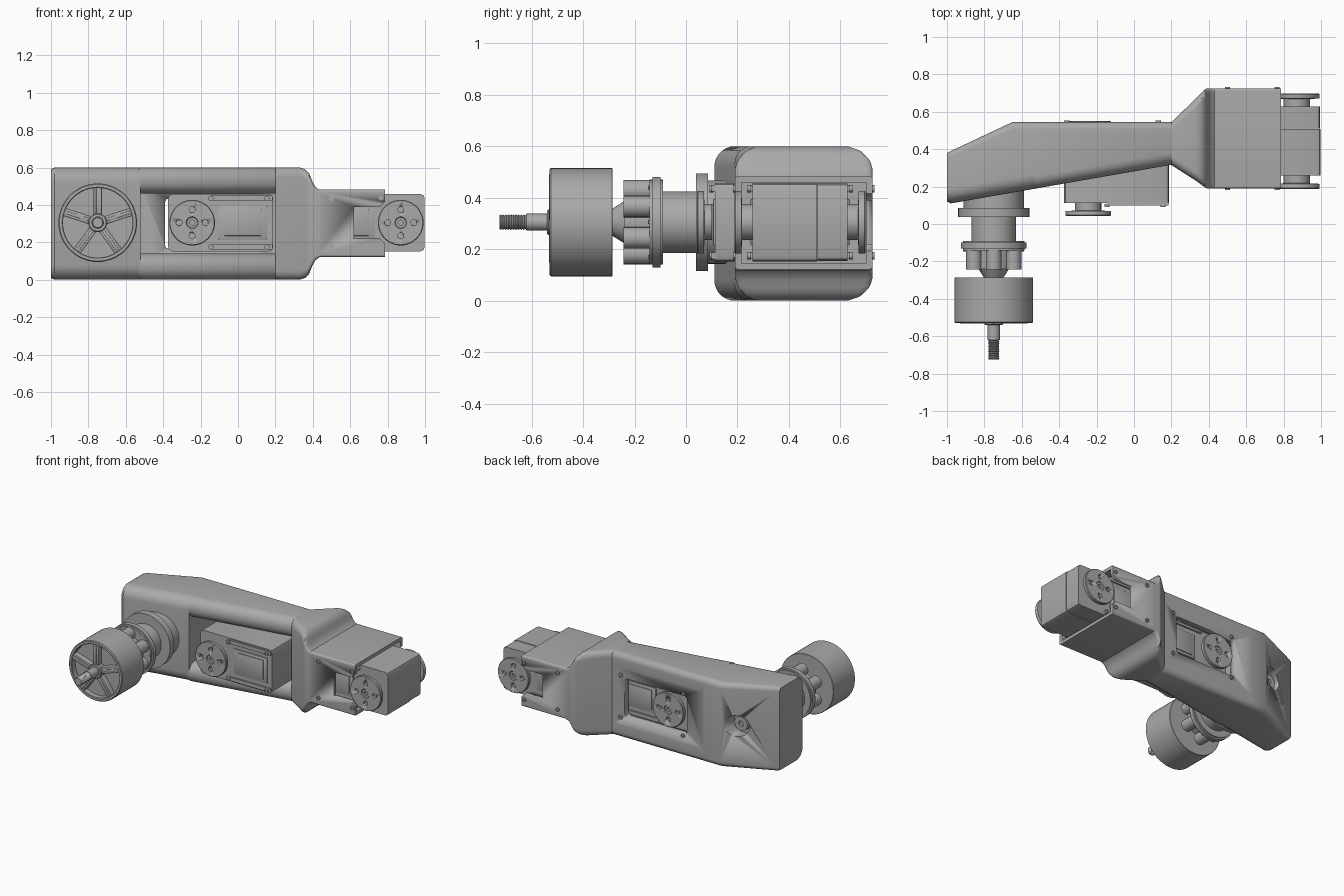
import bpy, bmesh
from math import pi, cos, sin, radians
from mathutils import Matrix

if "Cube" in bpy.data.objects:
    bpy.data.objects.remove(bpy.data.objects["Cube"], do_unlink=True)

grey = bpy.data.materials.new("plain grey")
grey.use_nodes = True
COLOUR = (0.40, 0.40, 0.40, 1)
grey.diffuse_color = COLOUR
grey.node_tree.nodes["Principled BSDF"].inputs["Base Color"].default_value = COLOUR
AXIS = 0.305  # shared height of every rotating axis


def smooth(ob):
    bpy.ops.object.select_all(action="DESELECT")
    ob.select_set(True)
    bpy.context.view_layer.objects.active = ob
    bpy.ops.object.shade_smooth_by_angle(angle=radians(30))


def finish(name, bm):
    bmesh.ops.recalc_face_normals(bm, faces=bm.faces[:])
    me = bpy.data.meshes.new(name)
    bm.to_mesh(me)
    bm.free()
    me.materials.append(grey)
    ob = bpy.data.objects.new(name, me)
    bpy.context.collection.objects.link(ob)
    smooth(ob)
    return ob


def box(name, x, y, z, bevel=0.0, only_y=False):
    """Box from three (low, high) spans; only_y rounds just the edges along y."""
    bm = bmesh.new()
    size = [s[1] - s[0] for s in (x, y, z)]
    mid = [(s[1] + s[0]) / 2 for s in (x, y, z)]
    bmesh.ops.create_cube(bm, size=1, matrix=Matrix.Translation(mid) @ Matrix.Diagonal((*size, 1)))
    if bevel:
        edges = [e for e in bm.edges
                 if not only_y or abs(e.verts[0].co.y - e.verts[1].co.y) > 1e-4]
        bmesh.ops.bevel(bm, geom=edges, offset=bevel, segments=2, profile=0.5, affect="EDGES")
    return finish(name, bm)


def lathe(name, x, profile, z=AXIS, steps=48):
    """Turn (radius, y) points about an axis parallel to y."""
    bm = bmesh.new()
    vs = [bm.verts.new((x + r, y, z)) for r, y in profile]
    es = [bm.edges.new(p) for p in zip(vs, vs[1:])]
    bmesh.ops.spin(bm, geom=vs + es, cent=(x, 0, z), axis=(0, 1, 0),
                   angle=2 * pi, steps=steps, use_duplicate=False)
    bmesh.ops.remove_doubles(bm, verts=bm.verts[:], dist=1e-5)
    return finish(name, bm)


def disc(name, x, y0, y1, r, z=AXIS, steps=48):
    return lathe(name, x, [(0, y0), (r, y0), (r, y1), (0, y1)], z, steps)


def loft(name, sections):
    """Skin rounded rectangles: (x, y0, y1, z0, z1, front radius, back radius)."""
    bm = bmesh.new()
    rings = []
    for x, y0, y1, z0, z1, rf, rb in sections:
        ring = []
        corners = ((y1 - rb, z1 - rb, rb), (y0 + rf, z1 - rf, rf),
                   (y0 + rf, z0 + rf, rf), (y1 - rb, z0 + rb, rb))
        for q, (cy, cz, r) in enumerate(corners):
            for k in range(8):
                a = (q + k / 7) * pi / 2
                ring.append(bm.verts.new((x, cy + r * cos(a), cz + r * sin(a))))
        rings.append(ring)
    for a, b in zip(rings, rings[1:]):
        for i in range(len(a)):
            j = (i + 1) % len(a)
            bm.faces.new((a[i], a[j], b[j], b[i]))
    bm.faces.new(rings[0])
    bm.faces.new(rings[-1])
    return finish(name, bm)


def cut(ob, cutter):
    mod = ob.modifiers.new("cut", "BOOLEAN")
    mod.operation, mod.solver, mod.object = "DIFFERENCE", "EXACT", cutter
    bpy.ops.object.select_all(action="DESELECT")
    ob.select_set(True)
    bpy.context.view_layer.objects.active = ob
    while ob.modifiers[0] != mod:
        bpy.ops.object.modifier_move_up(modifier=mod.name)
    bpy.ops.object.modifier_apply(modifier=mod.name)
    bpy.data.objects.remove(cutter, do_unlink=True)


def screws(name, xs, y, zs=(0.175, 0.435)):
    for x in xs:
        for z in zs:
            lathe(name, x, [(0, y - 0.004), (0.007, y - 0.004), (0.007, y - 0.008),
                            (0.014, y - 0.008), (0.014, y + 0.008), (0.007, y + 0.008),
                            (0.007, y + 0.004), (0, y + 0.004)], z, 16)


def front(x):
    return 0.11 + 0.175 * (x + 0.98)


# Arm: solid end block, two rails, thin back wall
end_block = loft("arm_end_block", [
    (-1, 0.12, 0.38, 0.01, 0.59, 0.07, 0.02), (-0.98, front(-0.98), 0.39, 0, 0.6, 0.08, 0.03),
    (-0.65, front(-0.65), 0.545, 0, 0.6, 0.08, 0.04), (-0.52, front(-0.52), 0.545, 0, 0.6, 0.08, 0.04)])
cut(end_block, disc("cutter", -0.75, 0.42, 0.7, 0.075))
lathe("axle_boss", -0.75, [(0, 0.435), (0.02, 0.435), (0.02, 0.455), (0.05, 0.455), (0.05, 0.4)])
for z0, z1, label in ((0, 0.14, "lower"), (0.46, 0.6, "upper")):
    loft(label + "_rail", [(x, front(x), 0.545, z0, z1, 0.066, 0.04) for x in (-0.53, 0.2)]
         + [(0.235, front(0.235) + 0.02, 0.545, z0 + 0.02, z1 - 0.02, 0.045, 0.03)])
back_wall = box("arm_back_wall", (-0.53, 0.21), (0.5, 0.545), (0.08, 0.52))
cut(back_wall, box("cutter", (-0.39, 0.1), (0.4, 0.7), (0.165, 0.435), 0.02, True))
screws("back_screw", (-0.36, 0.13), 0.545, (0.15, 0.45))

# Flared collar narrowing in height towards the bracket
loft("flared_collar", [
    (0.2, 0.315, 0.545, 0, 0.6, 0.05, 0.04), (0.33, 0.232, 0.67, 0, 0.6, 0.05, 0.05),
    (0.36, 0.21, 0.7, 0.01, 0.59, 0.05, 0.05), (0.38, 0.195, 0.72, 0.03, 0.57, 0.05, 0.05),
    (0.39, 0.19, 0.725, 0.055, 0.545, 0.04, 0.04), (0.4, 0.19, 0.725, 0.08, 0.52, 0.03, 0.03),
    (0.415, 0.19, 0.725, 0.105, 0.495, 0.02, 0.02), (0.435, 0.19, 0.725, 0.12, 0.48, 0.012, 0.012)])

# Open sleeve bracket with slots for the output discs
bracket = loft("sleeve_bracket", [(x, 0.19, 0.725, 0.122, 0.483, 0.012, 0.012) for x in (0.42, 0.785)])
cut(bracket, box("cutter", (0.445, 0.9), (0.215, 0.7), (0.145, 0.46)))
cut(bracket, box("cutter", (0.62, 0.9), (0, 1), (0.22, 0.39)))
cut(bracket, disc("cutter", 0.87, 0, 1, 0.14))
for y in (0.19, 0.725):
    screws("bracket_screw", (0.5, 0.765), y)


def servo(label, ax, yc, d):
    """Actuator with axis at ax, body reaching from ax - 0.13d to ax + 0.43d."""
    def span(a, b):
        return tuple(sorted((ax + a * d, ax + b * d)))
    box(label + "_servo_case", span(-0.128, 0.432), (yc - 0.185, yc + 0.066), (0.152, 0.458), 0.022, True)
    box(label + "_servo_cover", span(-0.125, 0.43), (yc + 0.068, yc + 0.185), (0.155, 0.455), 0.022, True)
    for s in (-1, 1):
        def depth(a, b):
            return tuple(sorted((yc + s * a, yc + s * b)))
        # Raised rim, label panel and corner screws
        for z in (0.162, 0.424):
            box(label + "_servo_rim", span(0.1, 0.43), depth(0.18, 0.197), (z, z + 0.026))
        box(label + "_servo_panel", span(0.14, 0.4), depth(0.18, 0.192), (0.215, 0.395), 0.004)
        box(label + "_servo_label", span(0.17, 0.37), depth(0.19, 0.197), (0.235, 0.375), 0.002)
        screws(label + "_servo_screw", (ax + 0.1 * d, ax + 0.4 * d), yc + s * 0.198)
        # Output disc with sunken centre and four bolt holes
        horn = lathe(label + "_output_disc", ax, [
            (0, yc + s * a) if r == 0 else (r, yc + s * a) for r, a in (
                (0, 0.18), (0.07, 0.18), (0.07, 0.225), (0.12, 0.228), (0.122, 0.232),
                (0.122, 0.25), (0.118, 0.255), (0.032, 0.255), (0.028, 0.249),
                (0.014, 0.249), (0.014, 0.235), (0, 0.235))])
        for k in range(4):
            a = k * pi / 2
            cut(horn, disc("cutter", ax + 0.07 * cos(a), *depth(0.24, 0.3), 0.016,
                           AXIS + 0.07 * sin(a), 16))


servo("middle", -0.245, 0.297, 1)
servo("end", 0.87, 0.443, -1)

# Drive stack between arm and wheel
WX = -0.75
lathe("drive_stack", WX, [
    (0, 0.25), (0.162, 0.25), (0.162, 0.085), (0.19, 0.085), (0.19, 0.038), (0.12, 0.038),
    (0.12, -0.09), (0.165, -0.09), (0.165, -0.1), (0.176, -0.1), (0.176, -0.13), (0.165, -0.13),
    (0.165, -0.142), (0.105, -0.142), (0.105, -0.24), (0.082, -0.24), (0.05, -0.29), (0, -0.29)])
for k in range(6):
    a = pi / 2 + k * pi / 3
    disc("drive_post", WX + 0.122 * cos(a), -0.242, -0.14, 0.042, AXIS + 0.122 * sin(a), 20)
for k in range(12):
    a = k * pi / 6
    disc("ring_bolt", WX + 0.155 * cos(a), -0.147, -0.14, 0.008, AXIS + 0.155 * sin(a), 10)

# Wheel with sunken face, five spokes and hub
lathe("wheel_rim", WX, [
    (0, -0.285), (0.208, -0.285), (0.21, -0.287), (0.21, -0.525), (0.205, -0.53),
    (0.19, -0.53), (0.186, -0.526), (0.186, -0.49), (0, -0.49)], steps=64)
for k in range(5):
    turn = (Matrix.Translation((WX, 0, AXIS)) @ Matrix.Rotation(k * 2 * pi / 5, 4, "Y"))
    spoke = box("wheel_spoke", (-0.022, 0.022), (-0.527, -0.48), (0.02, 0.19), 0.004)
    spoke.data.transform(turn)
    groove = box("spoke_ridge", (-0.008, 0.008), (-0.532, -0.52), (0.03, 0.188), 0.002)
    groove.data.transform(turn)
lathe("wheel_hub", WX, [(0, -0.54), (0.045, -0.54), (0.05, -0.535), (0.05, -0.48)], steps=32)

# Axle with threaded tip
thread = [(0.03 - 0.004 * (i % 2), -0.62 - 0.005 * i) for i in range(21)]
lathe("axle", WX, [(0, -0.5), (0.033, -0.5), (0.033, -0.62)] + thread + [(0.026, -0.725), (0, -0.725)], steps=24)
